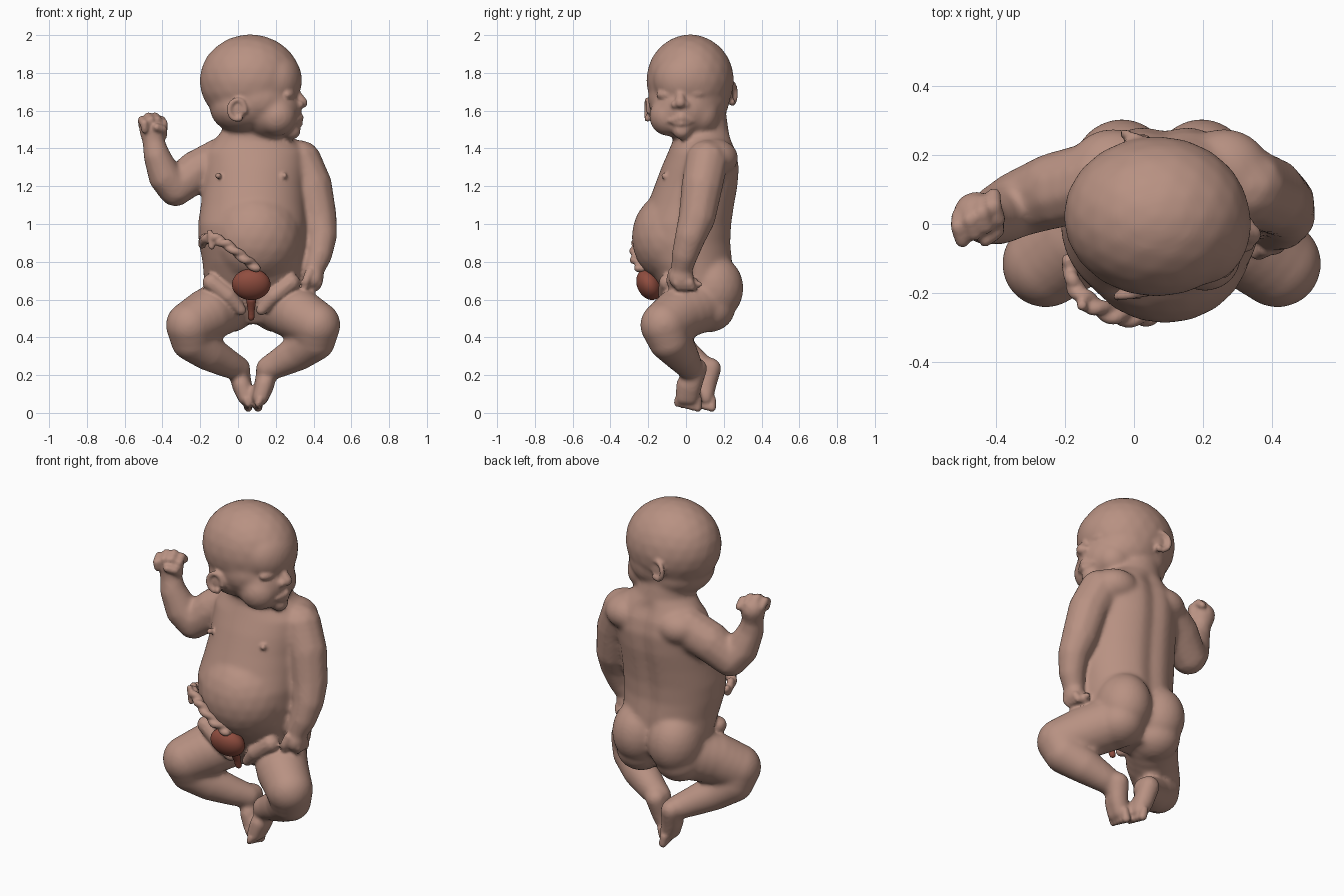
import bpy, bmesh, math
from mathutils import Vector, Matrix


def material(name, rgb):
    m = bpy.data.materials.new(name)
    m.diffuse_color = (*rgb, 1)
    return m


skin = material("skin", (0.48, 0.285, 0.225))
red = material("bladder red", (0.28, 0.075, 0.05))


def blob(bm, c, r, rot=(0, 0, 0), sub=3):
    r = (r, r, r) if isinstance(r, (int, float)) else r
    m = Matrix.Translation(c)
    for axis, a in zip("XYZ", rot):
        m = m @ Matrix.Rotation(math.radians(a), 4, axis)
    bmesh.ops.create_icosphere(bm, subdivisions=sub, radius=1, matrix=m @ Matrix.Diagonal((*r, 1)))


def limb(bm, pts, sub=2):
    """Chain of overlapping balls through (x, y, z, radius) points."""
    for a, b in zip(pts, pts[1:]):
        a, b = Vector(a), Vector(b)
        n = max(2, int((a - b).xyz.length / (0.3 * min(a[3], b[3]))))
        for i in range(n + 1):
            p = a.lerp(b, i / n)
            blob(bm, p.xyz, p[3], sub=sub)


def loft(bm, rows, n=48):
    """Stack of ellipses (z, cx, cy, rx, ry) with a spine furrow at the back."""
    rings = []
    for z, cx, cy, rx, ry in rows:
        ring = []
        for i in range(n):
            a = 2 * math.pi * i / n
            dx, dy = rx * math.cos(a), ry * math.sin(a)
            if dy > 0 and z < 1.45:
                dy -= 0.022 * math.exp(-(dx / 0.045) ** 2)
            ring.append(bm.verts.new((cx + dx, cy + dy, z)))
        rings.append(ring)
    for a, b in zip(rings, rings[1:]):
        for i in range(n):
            j = (i + 1) % n
            bm.faces.new((a[i], a[j], b[j], b[i]))
    bm.faces.new(rings[0][::-1])
    bm.faces.new(rings[-1])


def make(bm, name, mat):
    me = bpy.data.meshes.new(name)
    bm.to_mesh(me)
    bm.free()
    me.materials.append(mat)
    ob = bpy.data.objects.new(name, me)
    bpy.context.collection.objects.link(ob)
    me.polygons.foreach_set("use_smooth", [True] * len(me.polygons))
    return ob


def fuse(bm, name, mat, voxel, smooth):
    """Merge overlapping shapes into one smooth skin."""
    ob = make(bm, name, mat)
    rm = ob.modifiers.new("merge", "REMESH")
    rm.mode, rm.voxel_size, rm.use_smooth_shade = "VOXEL", voxel, True
    sm = ob.modifiers.new("soften", "SMOOTH")
    sm.factor, sm.iterations = 0.5, smooth
    dg = bpy.context.evaluated_depsgraph_get()
    me = bpy.data.meshes.new_from_object(ob.evaluated_get(dg))
    ob.modifiers.clear()
    ob.data = me
    me.materials.clear()
    me.materials.append(mat)
    me.polygons.foreach_set("use_smooth", [True] * len(me.polygons))
    return ob


MID = 0.08
base = bmesh.new()

# torso
loft(base, [(0.47, MID, 0.09, 0.14, 0.09), (0.54, MID, 0.08, 0.21, 0.13), (0.62, MID, 0.07, 0.25, 0.17),
            (0.70, MID, 0.05, 0.26, 0.21), (0.80, MID, 0.015, 0.268, 0.24), (0.90, 0.075, -0.005, 0.283, 0.25),
            (1.00, 0.075, 0.0, 0.287, 0.25), (1.10, 0.08, 0.03, 0.277, 0.235), (1.20, 0.085, 0.058, 0.27, 0.225),
            (1.30, 0.09, 0.08, 0.272, 0.21), (1.38, 0.09, 0.09, 0.27, 0.185), (1.44, 0.09, 0.09, 0.22, 0.16),
            (1.50, 0.08, 0.08, 0.16, 0.145), (1.60, 0.06, 0.06, 0.14, 0.15)])
blob(base, (0.09, -0.06, 0.93), (0.25, 0.228, 0.25))
blob(base, (-0.06, 0.14, 1.35), (0.14, 0.137, 0.105))
blob(base, (0.26, 0.14, 1.35), (0.14, 0.137, 0.105))

# head: cranium, face mass, lower face, jaw, cheeks
blob(base, (0.065, 0.022, 1.76), (0.27, 0.233, 0.245))
blob(base, (0.20, 0.0, 1.76), (0.14, 0.175, 0.16))
blob(base, (0.10, 0.015, 1.66), (0.215, 0.218, 0.17))
blob(base, (0.17, -0.005, 1.605), (0.168, 0.18, 0.16))
blob(base, (0.03, 0.01, 1.615), (0.18, 0.205, 0.14))
for y, z in ((-0.095, 1.57), (0.075, 1.575)):
    blob(base, (0.205, y, z), (0.105, 0.10, 0.105))
blob(base, (0.285, -0.022, 1.495), 0.05)

# raised right arm
limb(base, [(-0.10, 0.13, 1.34, 0.118), (-0.22, 0.10, 1.28, 0.115), (-0.33, 0.06, 1.19, 0.10),
            (-0.385, 0.03, 1.25, 0.092), (-0.43, 0.01, 1.36, 0.073), (-0.448, 0.015, 1.44, 0.06),
            (-0.455, 0.025, 1.505, 0.073)])
# hanging left arm
limb(base, [(0.33, 0.11, 1.33, 0.117), (0.39, 0.085, 1.2, 0.113), (0.425, 0.06, 1.04, 0.102),
            (0.443, 0.025, 0.94, 0.086), (0.43, -0.005, 0.84, 0.073), (0.405, -0.02, 0.775, 0.062)])
blob(base, (0.40, -0.025, 0.715), (0.055, 0.07, 0.065))

# buttocks, folded legs and feet
feet = {}
for s in (-1, 1):
    X = lambda d: MID + s * d
    blob(base, (X(0.115), 0.14, 0.66), (0.15, 0.165, 0.18))
    blob(base, (X(0.125), 0.115, 0.55), (0.135, 0.145, 0.125))
    dy = 0.01 if s > 0 else 0.085
    limb(base, [(X(0.14), 0.07, 0.57, 0.147), (X(0.24), -0.04, 0.52, 0.142), (X(0.335), -0.115, 0.465, 0.128),
                (X(0.325), -0.09, 0.385, 0.112), (X(0.24), -0.035, 0.32, 0.097),
                (X(0.14), 0.5 * dy, 0.265, 0.078), (X(0.08), dy + 0.01, 0.235, 0.066)], 3)
    limb(base, [(X(0.075), dy + 0.045, 0.235, 0.06), (X(0.06), dy + 0.022, 0.15, 0.057),
                (X(0.035), dy + 0.015, 0.08, 0.048)])
    limb(base, [(X(0.06), dy - 0.015, 0.15, 0.05), (X(0.038), dy - 0.025, 0.08, 0.044)])
    feet[s] = dy

body = fuse(base, "infant_base", skin, 0.012, 8)
det = bmesh.new()
det.from_mesh(body.data)
bpy.data.objects.remove(body)

# toes
for s, dy in feet.items():
    for i in range(5):
        y = dy + 0.052 - i * 0.027
        r = 0.024 - 0.0015 * i
        limb(det, [(MID + s * 0.036, y, 0.07, r), (MID + s * 0.026, y, 0.028 + 0.005 * i, r)])

# fist fingers, set on a diagonal, and thumb
for i in range(4):
    x, y = -0.508 + i * 0.034, -0.012 + 0.02 * i
    z = 1.545 + (0.018 if i in (1, 2) else 0)
    limb(det, [(x, y + 0.035, z - 0.02, 0.022), (x, y + 0.005, z + 0.006, 0.024), (x + 0.012, y - 0.035, z - 0.012, 0.023),
               (x + 0.014, y - 0.03, z - 0.045, 0.021)])
limb(det, [(-0.40, 0.02, 1.47, 0.026), (-0.398, -0.02, 1.50, 0.024), (-0.43, -0.045, 1.512, 0.022)])
# left hand fingers and thumb
for i in range(4):
    y = -0.05 + 0.023 * i
    limb(det, [(0.425, y, 0.69, 0.024), (0.415, y + 0.012, 0.667, 0.022),
               (0.375, y + 0.025, 0.668, 0.02), (0.365, y + 0.025, 0.70, 0.018)])
limb(det, [(0.38, -0.07, 0.745, 0.026), (0.36, -0.085, 0.70, 0.022), (0.355, -0.075, 0.665, 0.019)])
limb(det, [(0.39, 0.01, 0.69, 0.022), (0.385, 0.07, 0.68, 0.017)])

# nose, lips and eyelids
limb(det, [(0.305, -0.03, 1.70, 0.02), (0.34, -0.03, 1.642, 0.03)])
for d in (-0.03, 0.03):
    blob(det, (0.327, -0.03 + d, 1.632), 0.021)
limb(det, [(0.308, -0.085, 1.545, 0.012), (0.33, -0.025, 1.564, 0.02), (0.312, 0.035, 1.547, 0.012)])
limb(det, [(0.308, -0.07, 1.538, 0.012), (0.326, -0.025, 1.532, 0.019), (0.312, 0.02, 1.538, 0.012)])
blob(det, (0.272, -0.112, 1.685), (0.026, 0.05, 0.026), (0, 0, -25))
blob(det, (0.296, 0.06, 1.692), (0.026, 0.05, 0.026), (0, 0, 15))

# ears: curled rims with a filled bowl
for cx, cy, cz, s, lean in ((-0.005, -0.196, 1.605, -1, 0.006), (0.015, 0.238, 1.69, 1, 0.016)):
    rim = []
    for i in range(11):
        a = math.radians(-100 + i * 29)
        u, v = math.cos(a), math.sin(a)
        rim.append((cx - 0.043 * u, cy + s * (0.008 + lean * u), cz + 0.053 * v, 0.014))
    limb(det, rim)
    blob(det, (cx, cy, cz), (0.04, 0.012, 0.05))
    blob(det, (cx + 0.015, cy + s * 0.006, cz - 0.045), 0.018)

# nipples
for x in (-0.105, 0.245):
    blob(det, (x, -0.112, 1.255), (0.017, 0.02, 0.017))
# groin folds beside the bladder plate
for s in (-1, 1):
    limb(det, [(MID - 0.01 + s * 0.21, -0.095, 0.69, 0.05), (MID - 0.01 + s * 0.12, -0.105, 0.62, 0.045),
               (MID - 0.01 + s * 0.055, -0.09, 0.545, 0.03)])
fuse(det, "infant_body", skin, 0.009, 3)

# umbilical cord: two twisted strands along a path, with a clip near the end
path = [Vector(p) for p in ((0.10, -0.24, 0.765), (0.03, -0.27, 0.82), (-0.05, -0.268, 0.885),
                            (-0.12, -0.235, 0.925), (-0.175, -0.18, 0.925), (-0.19, -0.11, 0.90))]
cord = bmesh.new()
steps = 90
for k in (0, math.pi):
    for i in range(steps + 1):
        t = i / steps * (len(path) - 1)
        j = min(int(t), len(path) - 2)
        p = path[j].lerp(path[j + 1], t - j)
        a = t * 4 + k
        blob(cord, (p.x, p.y + 0.012 * math.cos(a), p.z + 0.012 * math.sin(a)), 0.021, sub=2)
limb(cord, [(-0.15, -0.235, 0.955, 0.017), (-0.14, -0.235, 0.88, 0.017)])
fuse(cord, "umbilical_cord", skin, 0.007, 3)

# exposed bladder plate and the small tissue strip below it
b = bmesh.new()
blob(b, (0.07, -0.195, 0.68), (0.102, 0.064, 0.086), (25, 0, 0), 4)
make(b, "bladder_plate", red)
b = bmesh.new()
limb(b, [(0.07, -0.13, 0.60, 0.028), (0.07, -0.11, 0.55, 0.02), (0.07, -0.095, 0.505, 0.018)], 3)
fuse(b, "tissue_strip", red, 0.007, 3)
